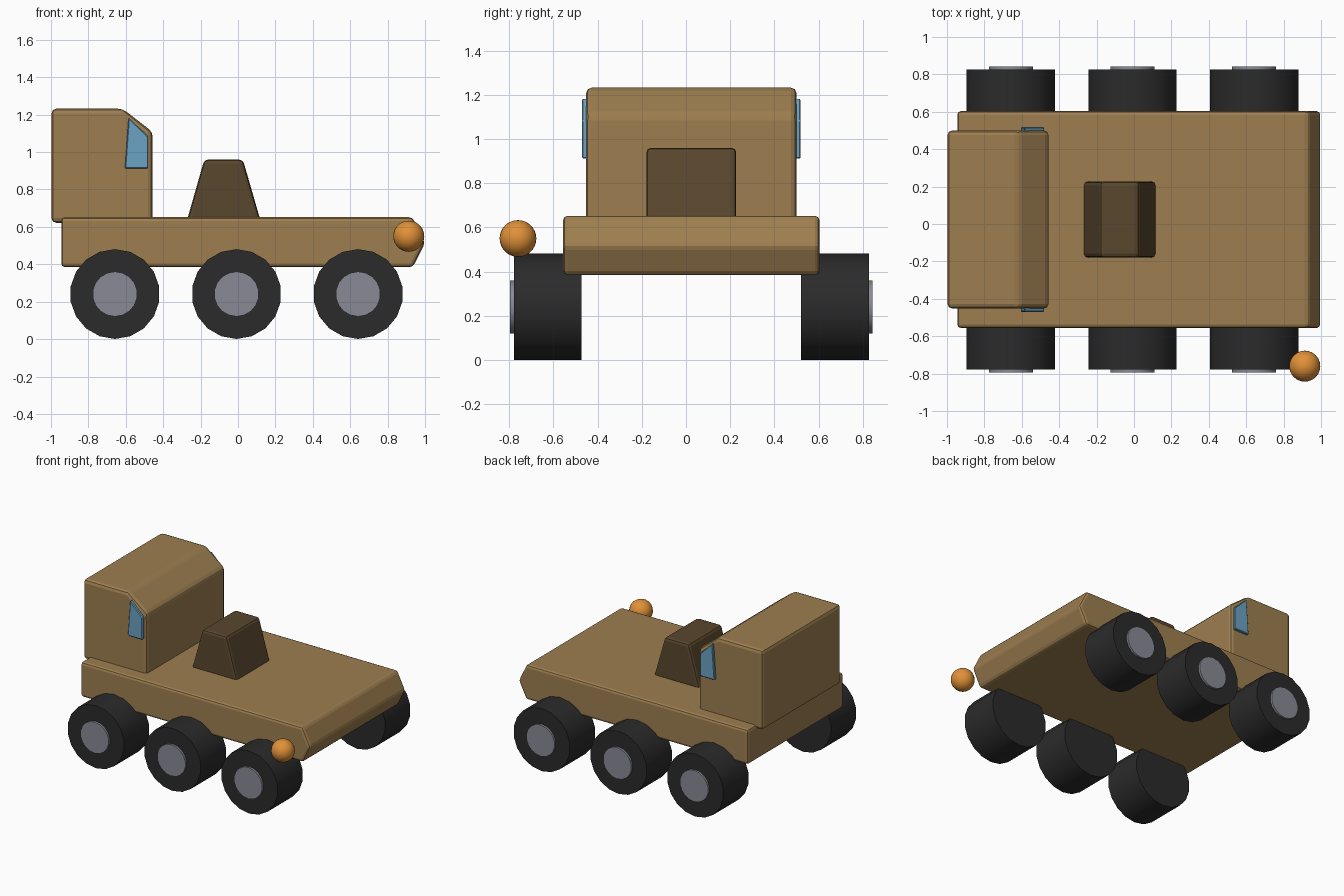
import bpy, bmesh, math
from mathutils import Matrix

if "Cube" in bpy.data.objects:
    bpy.data.objects.remove(bpy.data.objects["Cube"])

CY = 0.024  # the vehicle's own centre line


def material(name, rgb):
    m = bpy.data.materials.new(name)
    m.diffuse_color = (*rgb, 1)
    m.use_nodes = True
    m.node_tree.nodes["Principled BSDF"].inputs["Base Color"].default_value = m.diffuse_color
    return m


TAN = material("tan paint", (0.34, 0.21, 0.08))
BROWN = material("dark brown", (0.1, 0.063, 0.026))
RUBBER = material("black rubber", (0.024, 0.024, 0.024))
METAL = material("grey metal", (0.25, 0.255, 0.3))
GLASS = material("blue glass", (0.147, 0.366, 0.55))
ORANGE = material("orange", (0.75, 0.283, 0.04))


def finish(name, bm, mat, smooth=False):
    bmesh.ops.recalc_face_normals(bm, faces=bm.faces)
    me = bpy.data.meshes.new(name)
    bm.to_mesh(me)
    bm.free()
    me.materials.append(mat)
    ob = bpy.data.objects.new(name, me)
    bpy.context.collection.objects.link(ob)
    if smooth:
        bpy.ops.object.select_all(action='DESELECT')
        bpy.context.view_layer.objects.active = ob
        ob.select_set(True)
        bpy.ops.object.shade_smooth_by_angle(angle=math.radians(35))
    return ob


def prism(name, profile, y0, y1, mat, bevel=0.0, segments=2):
    """Extrude an x-z profile along y and round its edges."""
    bm = bmesh.new()
    face = bm.faces.new([bm.verts.new((x, y0, z)) for x, z in profile])
    ext = bmesh.ops.extrude_face_region(bm, geom=[face])
    verts = [g for g in ext["geom"] if isinstance(g, bmesh.types.BMVert)]
    bmesh.ops.translate(bm, verts=verts, vec=(0, y1 - y0, 0))
    ob = finish(name, bm, mat)
    if bevel:
        mod = ob.modifiers.new("edge rounding", 'BEVEL')
        mod.width = bevel
        mod.segments = segments
        mod.limit_method = 'ANGLE'
        mod.angle_limit = math.radians(25)
    return ob


def drum(name, x, y0, y1, z, radius, sides, mat):
    """Cylinder lying along y with a vertex at the top."""
    bm = bmesh.new()
    place = (Matrix.Translation((x, (y0 + y1) / 2, z))
             @ Matrix.Rotation(math.pi / 2, 4, 'X'))
    bmesh.ops.create_cone(bm, cap_ends=True, segments=sides, radius1=radius,
                          radius2=radius, depth=abs(y1 - y0), matrix=place)
    return finish(name, bm, mat, smooth=True)


# Flat hull with a wedge nose
prism("hull", [(-0.945, 0.385), (0.935, 0.385), (1.0, 0.515), (0.932, 0.652),
               (-0.945, 0.652)], CY - 0.58, CY + 0.58, TAN, 0.02)

# Cab with a sloped upper edge
prism("cab", [(-0.997, 0.622), (-0.457, 0.622), (-0.457, 1.108), (-0.617, 1.232),
              (-0.997, 1.232)], CY - 0.476, CY + 0.476, TAN, 0.025)

# Tapered block on the deck
prism("deck_block", [(-0.273, 0.635), (0.12, 0.635), (0.026, 0.96), (-0.18, 0.96)],
      CY - 0.203, CY + 0.203, BROWN, 0.02)

for side, label in ((-1, "front"), (1, "back")):
    # Side window
    ya, yb = sorted((CY + side * 0.465, CY + side * 0.495))
    prism(label + "_window", [(-0.605, 0.912), (-0.48, 0.912), (-0.48, 1.083),
                              (-0.585, 1.185)], ya, yb, GLASS, 0.005, 1)
    # Three wheels with hubs
    for i, x in enumerate((-0.658, -0.008, 0.642), 1):
        drum(f"{label}_wheel_{i}", x, CY + side * 0.497, CY + side * 0.803,
             0.241, 0.24, 18, RUBBER)
        drum(f"{label}_hub_{i}", x, CY + side * 0.78, CY + side * 0.819,
             0.241, 0.12, 18, METAL)

# Orange ball beside the nose
bm = bmesh.new()
bmesh.ops.create_uvsphere(bm, u_segments=24, v_segments=16, radius=0.083,
                          matrix=Matrix.Translation((0.913, -0.76, 0.55)))
finish("ball", bm, ORANGE, smooth=True)
